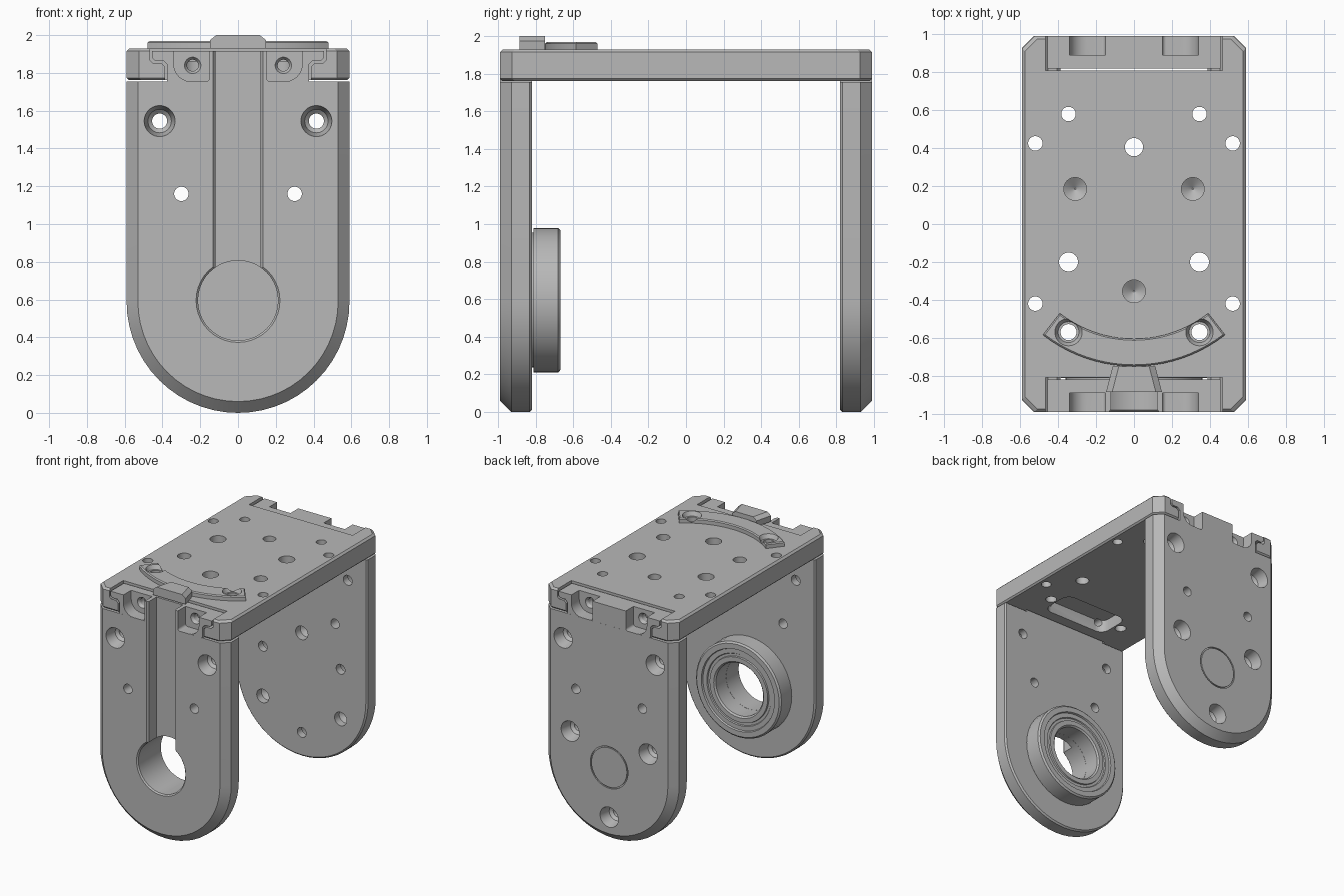
import bpy, bmesh
from math import sin, cos, pi, radians

if "Cube" in bpy.data.objects:
    bpy.data.objects.remove(bpy.data.objects["Cube"], do_unlink=True)

metal = bpy.data.materials.new("plain grey")
metal.use_nodes = True
GREY = (0.48, 0.48, 0.48, 1)
metal.diffuse_color = GREY
metal.node_tree.nodes["Principled BSDF"].inputs["Base Color"].default_value = GREY


def loft(name, rings, closed=False):
    """Skin equal-length rings of points; cap the ends unless closed."""
    bm = bmesh.new()
    vs = [[bm.verts.new(p) for p in ring] for ring in rings]
    n = len(vs[0])
    pairs = list(zip(vs, vs[1:])) + ([(vs[-1], vs[0])] if closed else [])
    for a, b in pairs:
        for i in range(n):
            j = (i + 1) % n
            bm.faces.new((a[i], a[j], b[j], b[i]))
    if not closed:
        bm.faces.new(vs[0])
        bm.faces.new(vs[-1])
    bmesh.ops.recalc_face_normals(bm, faces=bm.faces)
    mesh = bpy.data.meshes.new(name)
    bm.to_mesh(mesh)
    bm.free()
    mesh.materials.append(metal)
    obj = bpy.data.objects.new(name, mesh)
    bpy.context.collection.objects.link(obj)
    return obj


def along_y(outline, y):
    return [(x, y, z) for x, z in outline]


def along_z(outline, z):
    return [(x, y, z) for x, y in outline]


def circle(cx, cy, r, n=40):
    return [(cx + r * cos(2 * pi * i / n), cy + r * sin(2 * pi * i / n)) for i in range(n)]


def rod(place, cx, cy, steps, closed=False, name="cutter"):
    """Turned shape: steps are (position on axis, radius)."""
    return loft(name, [place(circle(cx, cy, r), d) for d, r in steps], closed)


def box(x, y, z):
    base = [(x[0], y[0]), (x[1], y[0]), (x[1], y[1]), (x[0], y[1])]
    return loft("cutter", [along_z(base, h) for h in z])


def combine(obj, tool, operation="DIFFERENCE"):
    mod = obj.modifiers.new("bool", "BOOLEAN")
    mod.operation, mod.object, mod.solver = operation, tool, "EXACT"
    bpy.context.view_layer.objects.active = obj
    bpy.ops.object.modifier_apply(modifier=mod.name)
    bpy.data.objects.remove(tool, do_unlink=True)


def corner(cx, cy, r, start, n=6):
    return [(cx + r * cos(start + pi / 2 * i / n), cy + r * sin(start + pi / 2 * i / n))
            for i in range(n + 1)]


def mirrored(half):
    return half + [(-x, z) for x, z in reversed(half)]


def leg_outline(inset):
    r = 0.59 - inset
    arc = [(r * cos(pi * i / 28), 0.59 - r * sin(pi * i / 28)) for i in range(29)]
    return [(r, 1.755)] + arc + [(-r, 1.755)]


def hook_outline(gap, bottom, top):
    x, z, w = 0.375 + gap, 1.865 - gap, 0.455 + gap
    return mirrored([(x, bottom), (x, z - 0.02), (x + 0.02, z),
                     (w - 0.015, z), (w, z + 0.015), (w, top)])


def make_leg(name, s):
    """Upright plate with hooked tongue; s is the y direction it faces."""
    leg = loft(name, [along_y(leg_outline(i), s * y) for y, i in
                      ((0.82, 0.012), (0.832, 0), (0.93, 0), (0.99, 0.06))])
    tongue = hook_outline(0, 1.73, 1.915)
    combine(leg, loft("tongue", [along_y(tongue, s * 0.82), along_y(tongue, s * 0.9895)]), "UNION")
    for m in (-1, 1):
        # screw pocket, open at the top
        pocket = (corner(0.17, 1.775, 0.02, pi) + corner(0.25, 1.845, 0.09, 1.5 * pi)
                  + [(0.34, 2.05), (0.15, 2.05)])
        pocket = [(m * x, z) for x, z in pocket]
        combine(leg, loft("cutter", [along_y(pocket, s * 0.89), along_y(pocket, s * 1.1)]))
        combine(leg, rod(along_y, m * 0.24, 1.84, [(s * 0.8, 0.03), (s * 0.87, 0.03),
                                                   (s * 0.9, 0.05)]))
        # sunk screw holes and pin holes
        combine(leg, rod(along_y, m * 0.415, 1.545, sunk(s)))
        combine(leg, rod(along_y, m * 0.3, 1.16, [(s * 0.7, 0.038), (s * 1.1, 0.038)]))
    return leg


def sunk(s):
    return [(s * 0.7, 0.04), (s * 0.88, 0.04), (s * 0.9, 0.062), (s * 0.99, 0.082), (s * 1.05, 0.082)]


parts = []

# Front leg: cable channel leading into the bearing bore
front = make_leg("front_leg", -1)
channel = []
for y, w in ((-0.88, 0.12), (-0.975, 0.12), (-1.01, 0.148)):
    channel.append([(-w, y, 0.62), (w, y, 0.62), (w, y, 2.1), (-w, y, 2.1)])
combine(front, loft("cutter", channel))
combine(front, rod(along_y, 0, 0.595, [(-0.7, 0.212), (-0.98, 0.212), (-1.0, 0.232)]))
parts.append(front)

# Back leg: six-hole ring, every other hole sunk from outside
back = make_leg("back_leg", 1)
for k in range(6):
    a = radians(30 + 60 * k)
    x, z = 0.405 * cos(a), 0.6 + 0.405 * sin(a)
    blind = [(0.7, 0.055), (0.88, 0.055), (0.91, 0.005)]
    combine(back, rod(along_y, x, z, blind if k % 2 else sunk(1)))
groove = [(0.98, 0.16), (0.98, 0.17), (1.02, 0.17), (1.02, 0.16)]
combine(back, rod(along_y, 0, 0.6, groove, closed=True))
parts.append(back)

# Bearing on the inside of the front leg
parts.append(rod(along_y, 0, 0.595, [
    (-0.825, 0.213), (-0.69, 0.213), (-0.678, 0.225), (-0.678, 0.262), (-0.69, 0.265),
    (-0.69, 0.285), (-0.682, 0.29), (-0.682, 0.325), (-0.668, 0.33), (-0.668, 0.372),
    (-0.68, 0.385), (-0.812, 0.385), (-0.812, 0.36), (-0.825, 0.36)], True, "bearing"))


# Top plate with clipped corners
def plate_outline(inset):
    x, y, c = 0.59 - inset, 0.99 - inset, 0.065
    return [(x, y - c), (x - c, y), (c - x, y), (-x, y - c),
            (-x, c - y), (c - x, -y), (x - c, -y), (x, c - y)]


plate = loft("top_plate", [along_z(plate_outline(i), z) for z, i in
                           ((1.762, 0.012), (1.774, 0), (1.915, 0), (1.93, 0.015))])
for s in (-1, 1):
    notch = hook_outline(0.012, 1.6, 2.1)
    combine(plate, loft("cutter", [along_y(notch, s * 0.81), along_y(notch, s * 1.2)]))
    for m in (-0.24, 0.24):
        combine(plate, rod(along_y, m, 1.84, [(s * 0.7, 0.03), (s * 0.9, 0.03)]))
through = [(0, 0.405, 0.048)]
for m in (-1, 1):
    through += [(m * 0.345, 0.58, 0.038), (m * 0.52, 0.425, 0.038), (m * 0.345, -0.2, 0.05),
                (m * 0.52, -0.42, 0.038), (m * 0.345, -0.57, 0.042)]
for x, y, r in through:
    combine(plate, rod(along_z, x, y, [(1.6, r), (2.1, r)]))
for x, y in ((-0.31, 0.185), (0.31, 0.185), (0, -0.355)):
    combine(plate, rod(along_z, x, y, [(1.82, 0.004), (1.86, 0.06), (2.1, 0.06)]))
# rounded pocket on the underside
under = (corner(0.22, -0.51, 0.07, 0) + corner(-0.22, -0.51, 0.07, pi / 2)
         + corner(-0.22, -0.65, 0.07, pi) + corner(0.22, -0.65, 0.07, 1.5 * pi))
combine(plate, loft("cutter", [along_z(under, 1.6), along_z(under, 1.86)]))
parts.append(plate)


# Curved clamp with two sunk screw holes
def arc_outline(inset):
    angles = [radians(-38 + 76 * i / 20) * (1 - inset * 2) for i in range(21)]
    lo, hi = 0.635 + inset, 0.78 - inset
    return ([(hi * sin(a), 0.03 - hi * cos(a)) for a in angles]
            + [(lo * sin(a), 0.03 - lo * cos(a)) for a in reversed(angles)])


clamp = loft("curved_clamp", [along_z(arc_outline(i), z) for z, i in
                              ((1.928, 0), (1.96, 0), (1.968, 0.008))])
for m in (-0.345, 0.345):
    combine(clamp, rod(along_z, m, -0.57, [(1.9, 0.042), (1.935, 0.042), (1.935, 0.055),
                                           (1.968, 0.072), (2.1, 0.072)]))
parts.append(clamp)


# Flared tab over the cable channel
def tab_outline(w):
    return [(-w, -0.885), (w, -0.885), (w - 0.035, -0.75), (0.035 - w, -0.75)]


parts.append(loft("cable_tab", [along_z(tab_outline(w), z) for z, w in
                                ((1.928, 0.147), (1.975, 0.147), (2.0, 0.115))]))

bpy.ops.object.select_all(action="DESELECT")
for part in parts:
    part.select_set(True)
bpy.context.view_layer.objects.active = parts[0]
bpy.ops.object.shade_smooth_by_angle(angle=radians(25))
